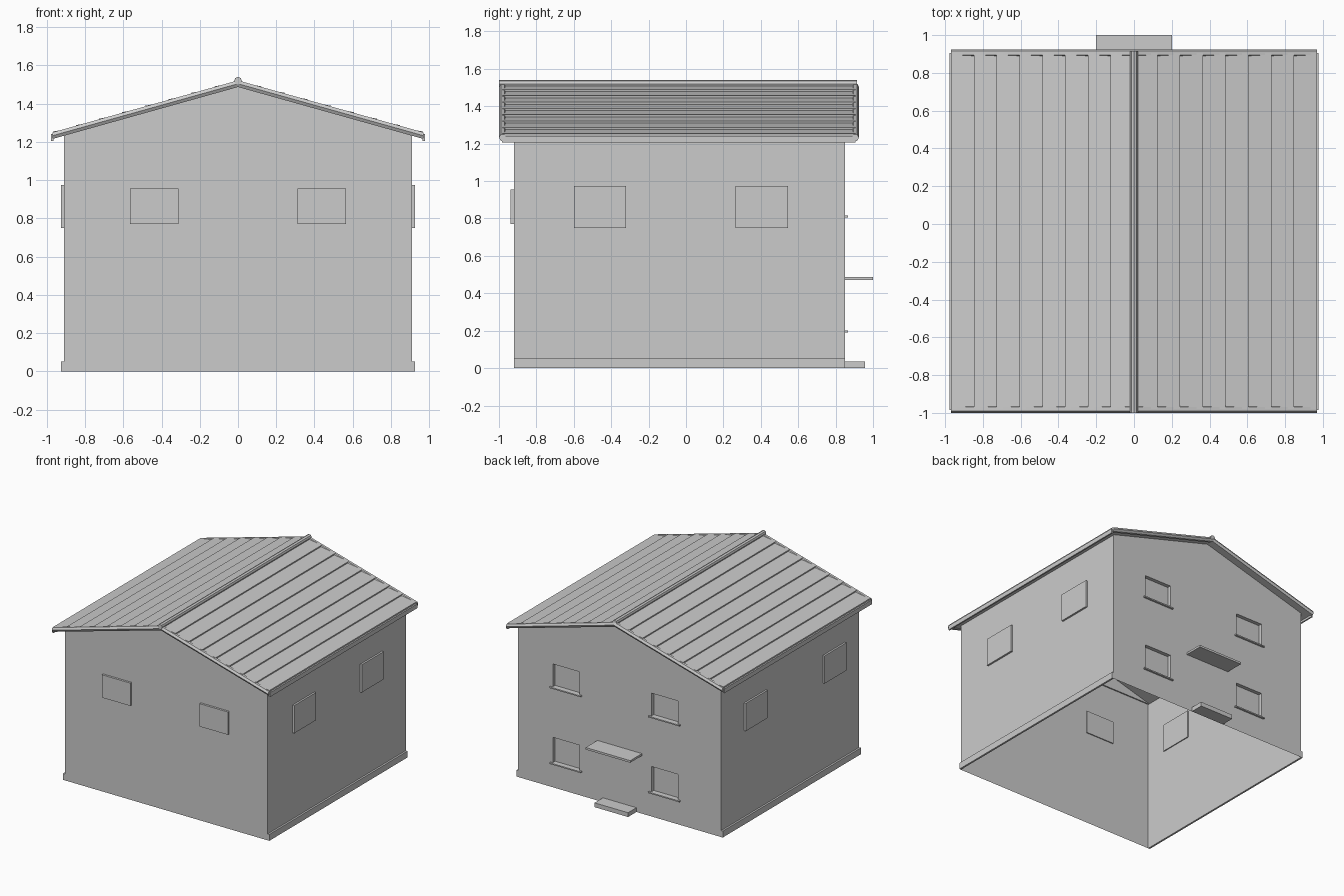
import bpy, bmesh, math

cube = bpy.data.objects.get("Cube")
if cube:
    bpy.data.objects.remove(cube, do_unlink=True)

grey = bpy.data.materials.new("plain_grey")
grey.use_nodes = True
GREY = (0.6, 0.6, 0.6, 1.0)
grey.diffuse_color = GREY
grey.node_tree.nodes["Principled BSDF"].inputs["Base Color"].default_value = GREY

# Main dimensions
WX, FRONT, BACK, TOP = 0.91, -0.92, 0.85, 1.235
SLOPE, APEX, EAVE, PLANKS = 0.28, 1.512, 0.965, 8


def finish(name, bm):
    me = bpy.data.meshes.new(name)
    bm.to_mesh(me)
    bm.free()
    me.materials.append(grey)
    ob = bpy.data.objects.new(name, me)
    bpy.context.scene.collection.objects.link(ob)
    return ob


def loft(name, rings):
    """Closed solid skinned through matching rings of points."""
    bm = bmesh.new()
    loops = [[bm.verts.new(p) for p in ring] for ring in rings]
    n = len(loops[0])
    for a, b in zip(loops, loops[1:]):
        for i in range(n):
            j = (i + 1) % n
            bm.faces.new((a[i], a[j], b[j], b[i]))
    bm.faces.new(loops[0])
    bm.faces.new(loops[-1])
    bmesh.ops.recalc_face_normals(bm, faces=bm.faces)
    return finish(name, bm)


def prism(name, profile, y0, y1):
    return loft(name, [[(x, y, z) for x, z in profile] for y in (y0, y1)])


def box(name, x0, x1, y0, y1, z0, z1):
    return prism(name, [(x0, z0), (x1, z0), (x1, z1), (x0, z1)], y0, y1)


def circle(n, r):
    return [(r * math.cos(math.tau * k / n), r * math.sin(math.tau * k / n))
            for k in range(n)]


# Front and side walls, open below
bm = bmesh.new()
plan = [(WX, BACK), (WX, FRONT), (-WX, FRONT), (-WX, BACK)]
low = [bm.verts.new((x, y, 0)) for x, y in plan]
high = [bm.verts.new((x, y, TOP)) for x, y in plan]
for i in range(3):
    bm.faces.new((low[i + 1], low[i], high[i], high[i + 1]))
bm.normal_update()
finish("walls", bm)

# Back wall with four recessed windows
cols = [(-0.525, -0.285), (0.36, 0.60)]
rows = [(0.20, 0.405), (0.815, 1.0)]
xs = [-WX] + [x for c in cols for x in c] + [WX]
zs = [0] + [z for r in rows for z in r] + [TOP]
bm = bmesh.new()
grid = [[bm.verts.new((x, BACK, z)) for x in xs] for z in zs]
panes = []
for j in range(len(zs) - 1):
    for i in range(len(xs) - 1):
        f = bm.faces.new((grid[j][i], grid[j + 1][i],
                          grid[j + 1][i + 1], grid[j][i + 1]))
        if i % 2 and j % 2:
            panes.append(f)
bm.normal_update()
for pane in panes:
    new = bmesh.ops.extrude_face_region(bm, geom=[pane])["geom"]
    moved = [v for v in new if isinstance(v, bmesh.types.BMVert)]
    bmesh.ops.translate(bm, verts=moved, vec=(0, -0.03, 0))
bmesh.ops.delete(bm, geom=[p for p in panes if p.is_valid], context="FACES_ONLY")
bm.normal_update()
finish("back_wall", bm)

# Window sills on the back
for x0, x1 in cols:
    for z0, _ in rows:
        box("window_sill", x0 - 0.02, x1 + 0.02, BACK - 0.03, BACK + 0.015,
            z0 - 0.01, z0)

# Gables
under = APEX - 0.02
gable = [(-WX, TOP), (WX, TOP), (WX, under - SLOPE * WX),
         (0, under), (-WX, under - SLOPE * WX)]
prism("front_gable", gable, FRONT, FRONT + 0.01)
prism("back_gable", gable, BACK - 0.01, BACK)

# Window panels on the front and sides
for s in (-1, 1):
    a, b = sorted((s * 0.31, s * 0.565))
    box("front_window", a, b, FRONT - 0.017, FRONT + 0.008, 0.77, 0.955)
    xa, xb = sorted((s * (WX - 0.008), s * (WX + 0.015)))
    for y in ((0.265, -0.60) if s > 0 else (0.275, -0.735)):
        box("side_window", xa, xb, y, y + 0.28, 0.75, 0.975)
    # Plinth along each side
    xa, xb = sorted((s * WX, s * (WX + 0.015)))
    box("side_plinth", xa, xb, FRONT, BACK, 0, 0.052)

# Doorstep and door canopy
box("doorstep", -0.15, 0.15, BACK, 0.957, 0, 0.035)
box("door_canopy", -0.2, 0.2, BACK, 1.0, 0.47, 0.487)

# Lapped plank roof slopes with eave boards
step = EAVE / PLANKS
top = [(0, APEX)]
for k in range(1, PLANKS + 1):
    x = k * step
    z = APEX - SLOPE * x
    top += [(x + 0.003, z + 0.012), (x, z)]
slope = top + [(EAVE, under - SLOPE * EAVE), (0, under)]
for s in (-1, 1):
    prism("roof_slope", [(s * x, z) for x, z in slope], -0.98, 0.905)
    a, b = sorted((s * EAVE, s * (EAVE + 0.012)))
    box("eave_board", a, b, -0.985, 0.905, 1.205, 1.24)

# Six-sided verge trims, mitred at the apex
for y in (-0.98, 0.905):
    loft("verge_trim", [[(x, y + c, APEX - 0.008 - SLOPE * abs(x) + d)
                         for c, d in circle(6, 0.02)]
                        for x in (-0.97, 0, 0.97)])

# Ridge cap
prism("ridge_cap", [(c, APEX + 0.008 + d) for c, d in circle(8, 0.02)], -1.0, 0.915)
